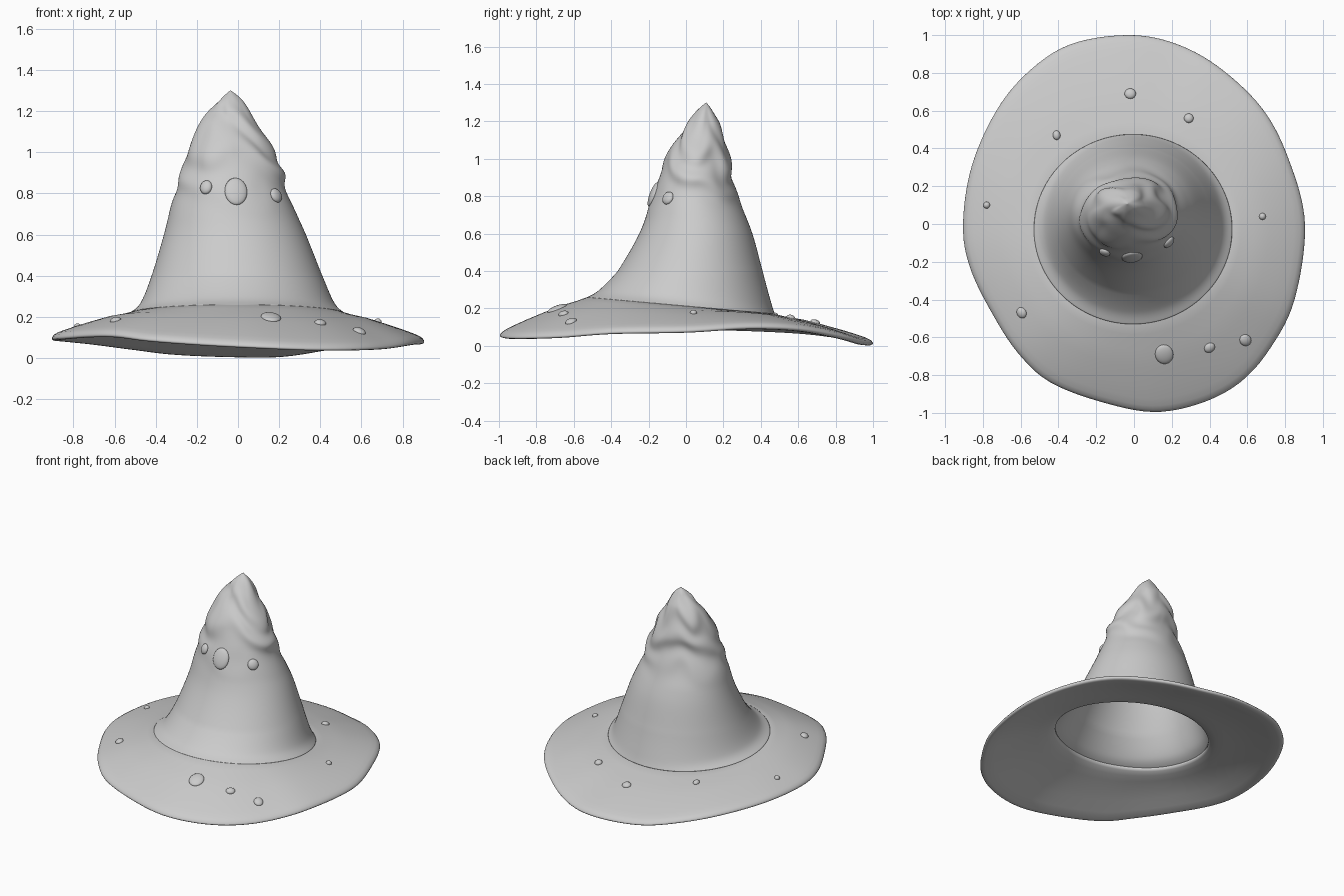
import bpy, bmesh, math
from mathutils import Vector, Matrix, noise
from mathutils.bvhtree import BVHTree

if "Cube" in bpy.data.objects:
    bpy.data.objects.remove(bpy.data.objects["Cube"])

SEG = 128


def spline(pts, u, closed=False):
    """Catmull-Rom through tuples; u in 0..1."""
    n = len(pts)
    f = u * (n if closed else n - 1)
    i = int(f) if closed else min(int(f), n - 2)
    t = f - i
    pick = lambda k: Vector(pts[k % n] if closed else pts[max(0, min(n - 1, k))])
    a, b, c, d = (pick(i + k) for k in (-1, 0, 1, 2))
    return 0.5 * (2 * b + (c - a) * t + (2 * a - 5 * b + 4 * c - d) * t * t
                  + (3 * b - a - 3 * c + d) * t ** 3)


def loft(name, rings, wrap=False, cap=False):
    bm = bmesh.new()
    vs = [[bm.verts.new(p) for p in r] for r in rings]
    pairs = list(zip(vs, vs[1:])) + ([(vs[-1], vs[0])] if wrap else [])
    for a, b in pairs:
        for j in range(SEG):
            k = (j + 1) % SEG
            bm.faces.new((a[j], a[k], b[k], b[j]))
    if cap:
        bm.faces.new(vs[-1])
    bmesh.ops.recalc_face_normals(bm, faces=bm.faces)
    me = bpy.data.meshes.new(name)
    bm.to_mesh(me)
    tree = BVHTree.FromBMesh(bm)
    bm.free()
    ob = bpy.data.objects.new(name, me)
    bpy.context.collection.objects.link(ob)
    for p in me.polygons:
        p.use_smooth = True
    return ob, tree


# crown: z, left, right, front, back extents
SECTIONS = [
    (0.215, -.53, .52, -.53, .475), (0.265, -.475, .47, -.465, .455),
    (0.40, -.42, .41, -.365, .41), (0.60, -.36, .33, -.25, .355),
    (0.78, -.315, .25, -.185, .285), (0.90, -.275, .22, -.15, .25),
    (1.00, -.25, .17, -.115, .235), (1.10, -.21, .115, -.055, .21),
    (1.20, -.145, .06, .015, .17), (1.26, -.085, .015, .06, .14),
    (1.30, -.038, -.034, .106, .110)]


def crown_point(u, a):
    z, l, r, f, b = (spline([s[:3] for s in SECTIONS], u).to_tuple()
                     + spline([(s[3], s[4], 0) for s in SECTIONS], u).to_tuple()[:2])
    c, s = math.cos(a), math.sin(a)
    # crumpled diagonal folds near the tip
    amt = max(0, min(1, (z - .68) / .2)) * max(0, min(1, (1.29 - z) / .1))
    n = noise.noise(Vector((c * 1.3, s * 1.3, z * 4)))
    fold = math.sin(2 * a + 30 * z + 4 * n) * .008 + n * .012
    k = 1 + amt * fold / max(.05, (r - l) / 2)
    tilt = -.045 * s * max(0, min(1, (.40 - z) / .185))
    return Vector(((l + r) / 2 + (r - l) / 2 * c * k,
                   (f + b) / 2 + (b - f) / 2 * s * k, z + tilt))


angles = [2 * math.pi * j / SEG for j in range(SEG)]
crown, crown_tree = loft("hat_crown", [[crown_point(i / 90, a) for a in angles]
                                       for i in range(91)], cap=True)
sol = crown.modifiers.new("thickness", 'SOLIDIFY')
sol.thickness, sol.offset = 0.015, -1

# brim: wavy rim outline, counter-clockwise from +x
RIM = [(.905, 0, .08), (.82, .34, .1), (.68, .61, .09), (.45, .83, .05),
       (.22, .955, .015), (-.02, 1, .013), (-.31, .96, .025), (-.52, .84, .05),
       (-.71, .63, .075), (-.855, .32, .09), (-.905, 0, .095), (-.865, -.24, .1),
       (-.73, -.51, .11), (-.6, -.7, .11), (-.44, -.84, .09), (-.18, -.94, .07),
       (.1, -.995, .055), (.35, -.95, .045), (.56, -.84, .045), (.72, -.66, .052),
       (.85, -.4, .072)]
dense = [spline(RIM, i / 1000, True) for i in range(1000)]


def rim_at(a):
    d = Vector((math.cos(a), math.sin(a)))
    return max(dense, key=lambda p: p.xy.normalized().dot(d))


# cross-section: fraction from crown to rim, height offset
SECTION = [(-.06, -.012), (0, 0), (.12, .004), (.3, .016), (.5, .02), (.7, .022),
           (.85, .021), (.93, .019), (.975, .014), (.995, .006), (1, 0), (.995, -.006),
           (.975, -.013), (.93, -.018), (.8, -.018), (.6, -.016), (.4, -.018),
           (.2, -.025), (.06, -.032), (-.03, -.03), (-.06, -.025)]
rims = [rim_at(a) for a in angles]
base = [crown_point(0, a) for a in angles]
brim, brim_tree = loft("hat_brim", [[b.lerp(r, t) + Vector((0, 0, h))
                                     for b, r in zip(base, rims)]
                                    for t, h in SECTION], wrap=True)


def wart(name, tree, origin, direction, rx, ry, h):
    hit, nor, _, _ = tree.ray_cast(Vector(origin), Vector(direction))
    if hit is None:
        return
    if nor.dot(Vector(direction)) > 0:
        nor = -nor
    rot = nor.to_track_quat('Z', 'Y').to_matrix().to_4x4()
    bm = bmesh.new()
    bmesh.ops.create_uvsphere(bm, u_segments=24, v_segments=12, radius=1)
    bm.transform(Matrix.Translation(hit) @ rot @ Matrix.Diagonal((rx, ry, h, 1)))
    for f in bm.faces:
        f.smooth = True
    me = bpy.data.meshes.new(name)
    bm.to_mesh(me)
    bm.free()
    bpy.context.collection.objects.link(bpy.data.objects.new(name, me))


# warts on the brim: x, y, radii
for i, (x, y, rx, ry) in enumerate([
        (-.02, .69, .03, .028), (.29, .56, .025, .025), (-.41, .47, .02, .025),
        (-.78, .1, .018, .018), (.68, .04, .018, .018), (-.595, -.47, .03, .026),
        (.16, -.69, .048, .055), (.40, -.655, .03, .026), (.59, -.615, .03, .034)]):
    wart(f"brim_wart_{i}", brim_tree, (x, y, 2), (0, 0, -1), rx, ry, .017)

# warts on the crown front: x, z, radii
for i, (x, z, rx, ry) in enumerate([(-.01, .81, .055, .07), (.185, .79, .035, .036),
                                    (-.155, .83, .03, .035)]):
    wart(f"crown_wart_{i}", crown_tree, (x, -2, z), (0, 1, 0), rx, ry, .018)
